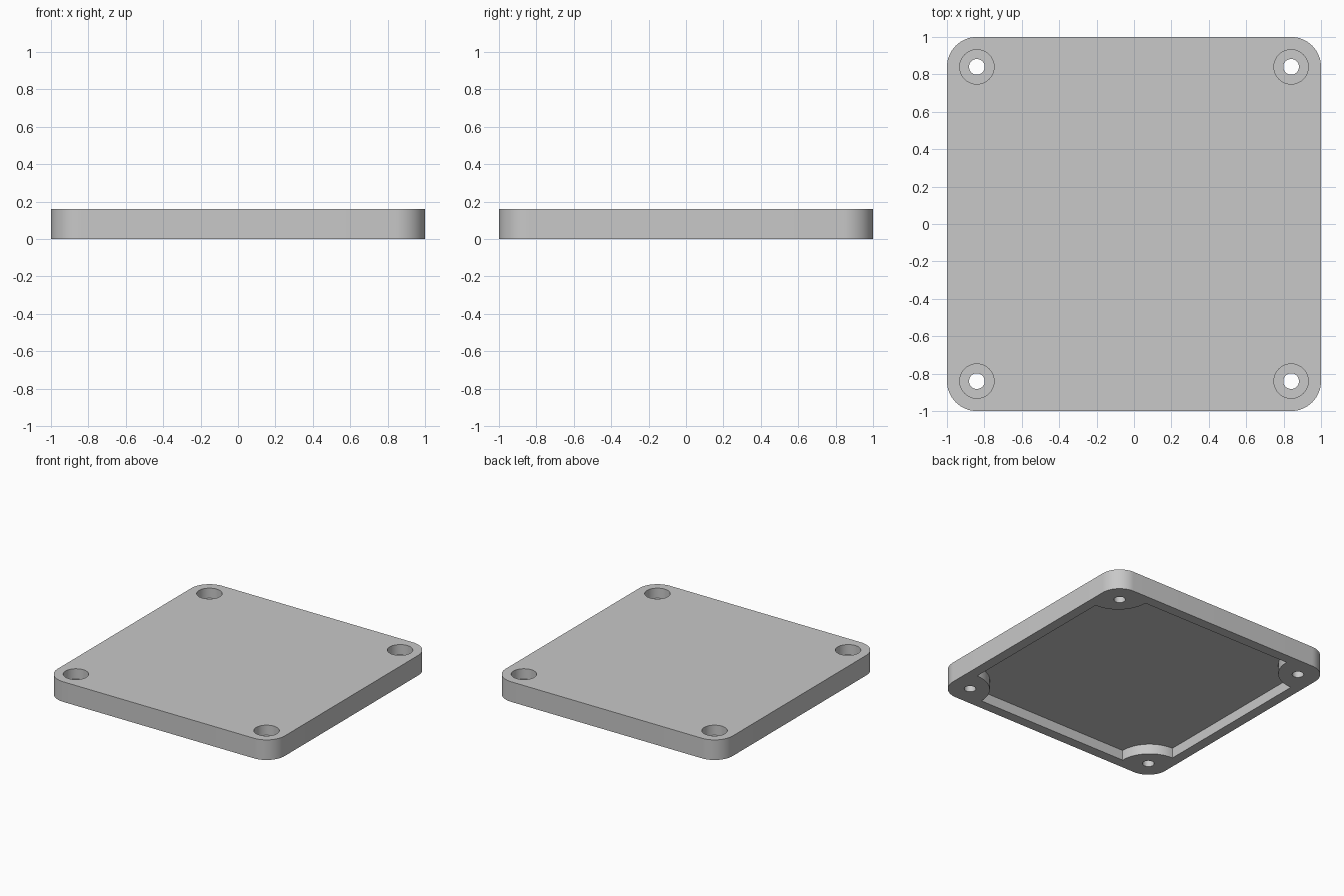
import bpy, bmesh
from math import sin, cos, pi

if "Cube" in bpy.data.objects:
    bpy.data.objects.remove(bpy.data.objects["Cube"], do_unlink=True)

HEIGHT = 0.16        # overall thickness
FLOOR = 0.08         # height of the recess ceiling and the counterbore seats
SCREW = 0.84         # screw hole offset from the centre
INNER = 0.92         # half width of the underside recess
BOSS = 0.255         # radius of the corner bosses
CORNERS = [(1, 1), (-1, 1), (-1, -1), (1, -1)]

grey = bpy.data.materials.new("light grey")
grey.use_nodes = True
colour = (0.58, 0.58, 0.58, 1)
grey.diffuse_color = colour
grey.node_tree.nodes["Principled BSDF"].inputs["Base Color"].default_value = colour


def arc(cx, cy, r, start, sweep, steps):
    return [(cx + r * cos(start + sweep * i / steps),
             cy + r * sin(start + sweep * i / steps)) for i in range(steps + 1)]


def prism(name, outline, z0, z1):
    """Solid made by extruding a closed outline upwards."""
    bm = bmesh.new()
    face = bm.faces.new([bm.verts.new((x, y, z0)) for x, y in outline])
    top = bmesh.ops.extrude_face_region(bm, geom=[face])["geom"]
    bmesh.ops.translate(bm, vec=(0, 0, z1 - z0),
                        verts=[v for v in top if isinstance(v, bmesh.types.BMVert)])
    bmesh.ops.recalc_face_normals(bm, faces=bm.faces)
    mesh = bpy.data.meshes.new(name)
    bm.to_mesh(mesh)
    bm.free()
    mesh.materials.append(grey)
    obj = bpy.data.objects.new(name, mesh)
    bpy.context.collection.objects.link(obj)
    return obj


# Rounded square plate, and a recess whose corners bulge inwards as bosses
plate_outline, recess_outline = [], []
for i, (sx, sy) in enumerate(CORNERS):
    turn = i * pi / 2
    plate_outline += arc(sx * SCREW, sy * SCREW, 0.16, turn, pi / 2, 16)
    recess_outline += arc(sx * INNER, sy * INNER, BOSS, turn + 1.5 * pi, -pi / 2, 20)

plate = prism("cover_plate", plate_outline, 0, HEIGHT)
cutters = [prism("recess_cutter", recess_outline, -0.1, FLOOR)]

# Counterbored screw holes in the four corners
for sx, sy in CORNERS:
    for name, radius, z0 in (("counterbore_cutter", 0.092, FLOOR),
                             ("screw_hole_cutter", 0.042, -0.1)):
        circle = arc(sx * SCREW, sy * SCREW, radius, 0, 2 * pi, 40)[:-1]
        cutters.append(prism(name, circle, z0, HEIGHT + 0.1))

for cutter in cutters:
    cutter.hide_render = True
    cut = plate.modifiers.new(cutter.name, "BOOLEAN")
    cut.operation = "DIFFERENCE"
    cut.solver = "EXACT"
    cut.object = cutter

# Bake the cuts and drop the helpers
depsgraph = bpy.context.evaluated_depsgraph_get()
finished = bpy.data.meshes.new_from_object(plate.evaluated_get(depsgraph))
plate.modifiers.clear()
plate.data = finished
for cutter in cutters:
    bpy.data.objects.remove(cutter, do_unlink=True)

# Smooth curved walls, crisp rims
for obj in bpy.context.selected_objects:
    obj.select_set(False)
plate.select_set(True)
bpy.context.view_layer.objects.active = plate
bpy.ops.object.shade_smooth_by_angle(angle=pi / 6)
